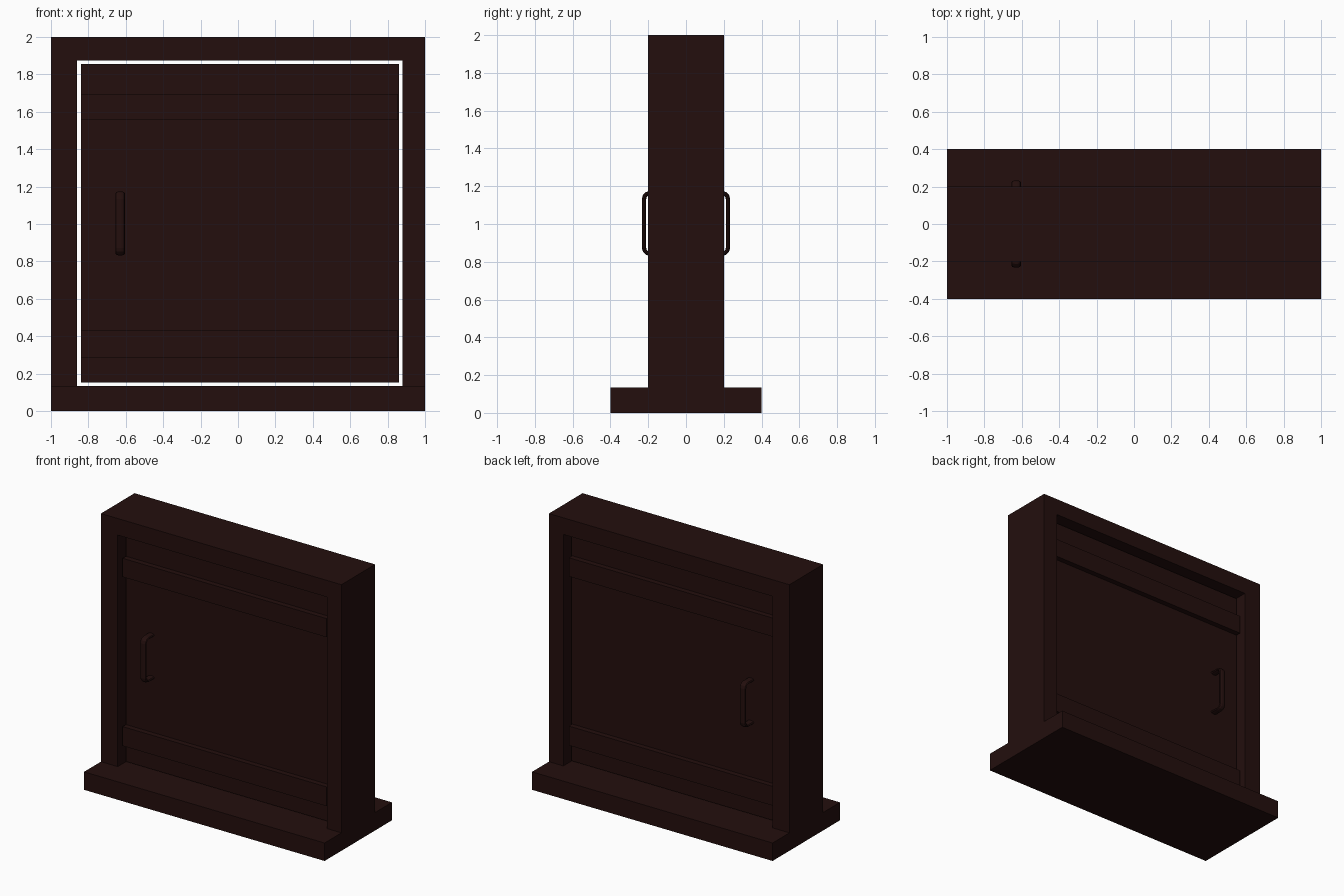
import bpy, bmesh, math
from mathutils import Vector

if "Cube" in bpy.data.objects:
    bpy.data.objects.remove(bpy.data.objects["Cube"])

wood = bpy.data.materials.new("very dark brown")
wood.diffuse_color = (0.017, 0.0045, 0.004, 1)
wood.use_nodes = True
wood.node_tree.nodes["Principled BSDF"].inputs["Base Color"].default_value = wood.diffuse_color


def finish(bm, name):
    bmesh.ops.recalc_face_normals(bm, faces=bm.faces)
    me = bpy.data.meshes.new(name)
    bm.to_mesh(me)
    bm.free()
    me.materials.append(wood)
    ob = bpy.data.objects.new(name, me)
    bpy.context.collection.objects.link(ob)
    return ob


def box(name, x0, x1, y0, y1, z0, z1):
    bm = bmesh.new()
    bmesh.ops.create_cube(bm, size=1)
    for v in bm.verts:
        v.co = ((x0 + x1) / 2 + v.co.x * (x1 - x0),
                (y0 + y1) / 2 + v.co.y * (y1 - y0),
                (z0 + z1) / 2 + v.co.z * (z1 - z0))
    return finish(bm, name)


# Base slab
box("base", -1, 1, -0.4, 0.4, 0, 0.135)

# Door frame: inverted U profile pushed through the depth
bm = bmesh.new()
outline = [(-1, 0.135), (-1, 2), (1, 2), (1, 0.135),
           (0.88, 0.135), (0.88, 1.875), (-0.86, 1.875), (-0.86, 0.135)]
face = bm.faces.new([bm.verts.new((x, -0.2, z)) for x, z in outline])
ext = bmesh.ops.extrude_face_region(bm, geom=[face])
bmesh.ops.translate(bm, vec=(0, 0.4, 0),
                    verts=[g for g in ext["geom"] if isinstance(g, bmesh.types.BMVert)])
finish(bm, "door_frame")

# Door leaf, with cross boards standing proud on both faces
box("door_panel", -0.84, 0.86, -0.13, 0.13, 0.152, 1.855)
for side, s in (("front", -1), ("back", 1)):
    for pos, z0, z1 in (("lower", 0.285, 0.43), ("upper", 1.555, 1.695)):
        ys = sorted((s * 0.13, s * 0.17))
        box(f"{side}_{pos}_board", -0.84, 0.855, ys[0], ys[1], z0, z1)


# Pull handle: flattened round section swept along a rounded bracket
def handle(name, s):
    half, out, r, n = 0.16, 0.222, 0.03, 10
    path = [(0.12, -half)]
    for a in range(0, 91, 30):
        t = math.radians(a)
        path.append((out - r + r * math.sin(t), -half + r - r * math.cos(t)))
    path += [(y, -z) for y, z in reversed(path)]
    pts = [Vector(p) for p in path]
    bm = bmesh.new()
    rings = []
    for i, p in enumerate(pts):
        d = (pts[min(i + 1, len(pts) - 1)] - pts[max(i - 1, 0)]).normalized()
        if i in (1, len(pts) - 2):
            d = Vector((1 if i == 1 else -1, 0))
        nrm = Vector((d.y, -d.x))
        ring = []
        for k in range(n):
            a = 2 * math.pi * k / n
            q = p + nrm * 0.012 * math.sin(a)
            ring.append(bm.verts.new((-0.63 + 0.026 * math.cos(a), s * q.x, 1.003 + q.y)))
        rings.append(ring)
    for a, b in zip(rings, rings[1:]):
        for k in range(n):
            bm.faces.new((a[k], a[(k + 1) % n], b[(k + 1) % n], b[k]))
    bm.faces.new(rings[0])
    bm.faces.new(rings[-1])
    return finish(bm, name)


handle("front_handle", -1)
handle("back_handle", 1)
